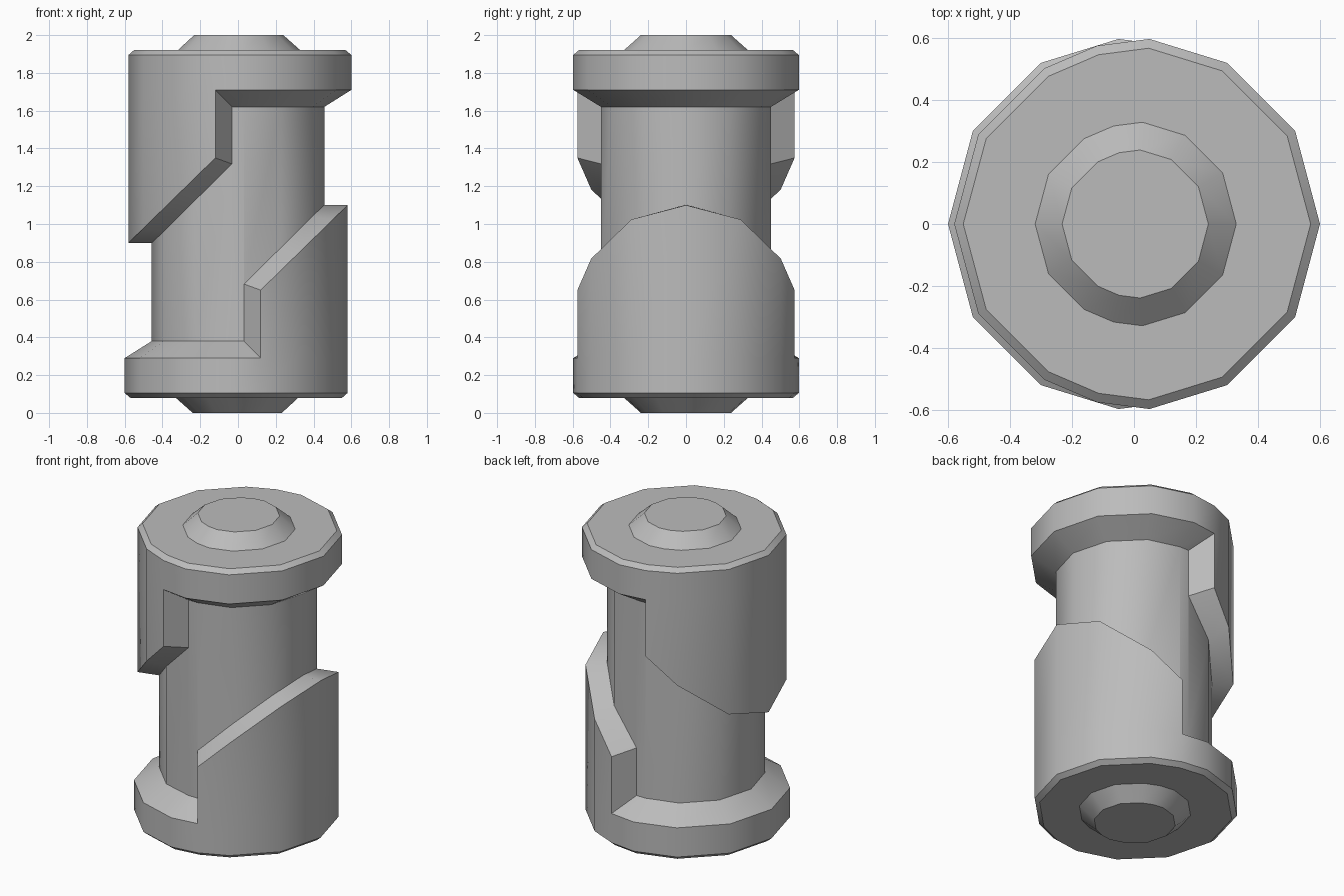
import bpy
import bmesh
from math import pi, radians
from mathutils import Matrix, Vector

cube = bpy.data.objects.get("Cube")
if cube:
    bpy.data.objects.remove(cube, do_unlink=True)

grey = bpy.data.materials.new("plain grey")
grey.use_nodes = True
colour = (0.5, 0.5, 0.5, 1)
grey.diffuse_color = colour
grey.node_tree.nodes["Principled BSDF"].inputs["Base Color"].default_value = colour


def full_ring(half):
    """Close a half outline (right to left along +y) by mirroring it in y."""
    return half + [(x, -y) for x, y in half[-2:0:-1]]


# Outlines: outer wall (narrower on the raised jaw side) and inner core
OUTER = full_ring([(0.58, 0), (0.502, 0.29), (0.29, 0.502), (0.12, 0.575),
                   (-0.05, 0.597), (-0.3, 0.52), (-0.52, 0.3), (-0.6, 0)])
quarter = [(0.457, 0), (0.394, 0.228), (0.228, 0.394), (0.032, 0.45)]
CORE = full_ring(quarter + [(-x, y) for x, y in quarter[::-1]])
N = len(OUTER)
SEGMENTS = [(k, (k + 1) % N) for k in range(N)]
LEDGE_OUT, LEDGE_IN = 0.29, 0.38
# Bottom profile: outline scale and height
PROFILE = [(0.4, 0), (0.55, 0.08), (0.95, 0.08), (1, 0.105)]


def outer_point(k, raised):
    x, y = OUTER[k]
    return Vector((x, y, 0.65 + (x - 0.12) * 0.978 if raised else LEDGE_OUT))


def core_height(x, raised):
    return 0.68 + (x - 0.03) * 0.988 if raised else LEDGE_IN


def core_point(k, raised):
    x, y = CORE[k]
    return Vector((x, y, core_height(x, raised)))


def is_raised(i, j):
    return min(OUTER[i][0], OUTER[j][0]) > 0


def make_object(name, polygons, matrix=Matrix()):
    bm = bmesh.new()
    for points in polygons:
        bm.faces.new([bm.verts.new(matrix @ p) for p in points])
    bmesh.ops.remove_doubles(bm, verts=bm.verts, dist=0.0005)
    mesh = bpy.data.meshes.new(name)
    bm.to_mesh(mesh)
    bm.free()
    mesh.materials.append(grey)
    obj = bpy.data.objects.new(name, mesh)
    bpy.context.collection.objects.link(obj)
    bpy.ops.object.select_all(action="DESELECT")
    obj.select_set(True)
    bpy.context.view_layer.objects.active = obj
    bpy.ops.object.shade_smooth_by_angle(angle=radians(35))


# Jaw: boss, chamfered flange and a raised half shell with a slanted rim
rings = [[Vector((x * s, y * s, z)) for x, y in OUTER] for s, z in PROFILE]
jaw = [rings[0][::-1]]
for i, j in SEGMENTS:
    for a, b in zip(rings, rings[1:]):
        jaw.append([a[i], a[j], b[j], b[i]])
    up = is_raised(i, j)
    wall = rings[-1]
    jaw.append([wall[i], wall[j], outer_point(j, False), outer_point(i, False)])
    if up:
        jaw.append([outer_point(i, False), outer_point(j, False),
                    outer_point(j, True), outer_point(i, True)])
    jaw.append([outer_point(i, up), outer_point(j, up),
                core_point(j, up), core_point(i, up)])
# Upright end walls of the raised shell
end = [outer_point(3, False), core_point(3, False),
       core_point(3, True), outer_point(3, True)]
jaw.append(end)
jaw.append([Vector((p.x, -p.y, p.z)) for p in end[::-1]])

# The upper jaw is the lower one turned over about the y axis
turn = Matrix.Translation((0, 0, 2)) @ Matrix.Rotation(pi, 4, "Y")
make_object("lower_jaw", jaw)
make_object("upper_jaw", jaw, turn)

# Core: the exposed shaft between the two jaws
core = []
for i, j in SEGMENTS:
    right = min(CORE[i][0], CORE[j][0]) > 0
    left = max(CORE[i][0], CORE[j][0]) < 0
    low = [Vector((*CORE[k], core_height(CORE[k][0], right))) for k in (i, j)]
    high = [Vector((*CORE[k], 2 - core_height(-CORE[k][0], left))) for k in (j, i)]
    core.append(low + high)
make_object("core_shaft", core)
